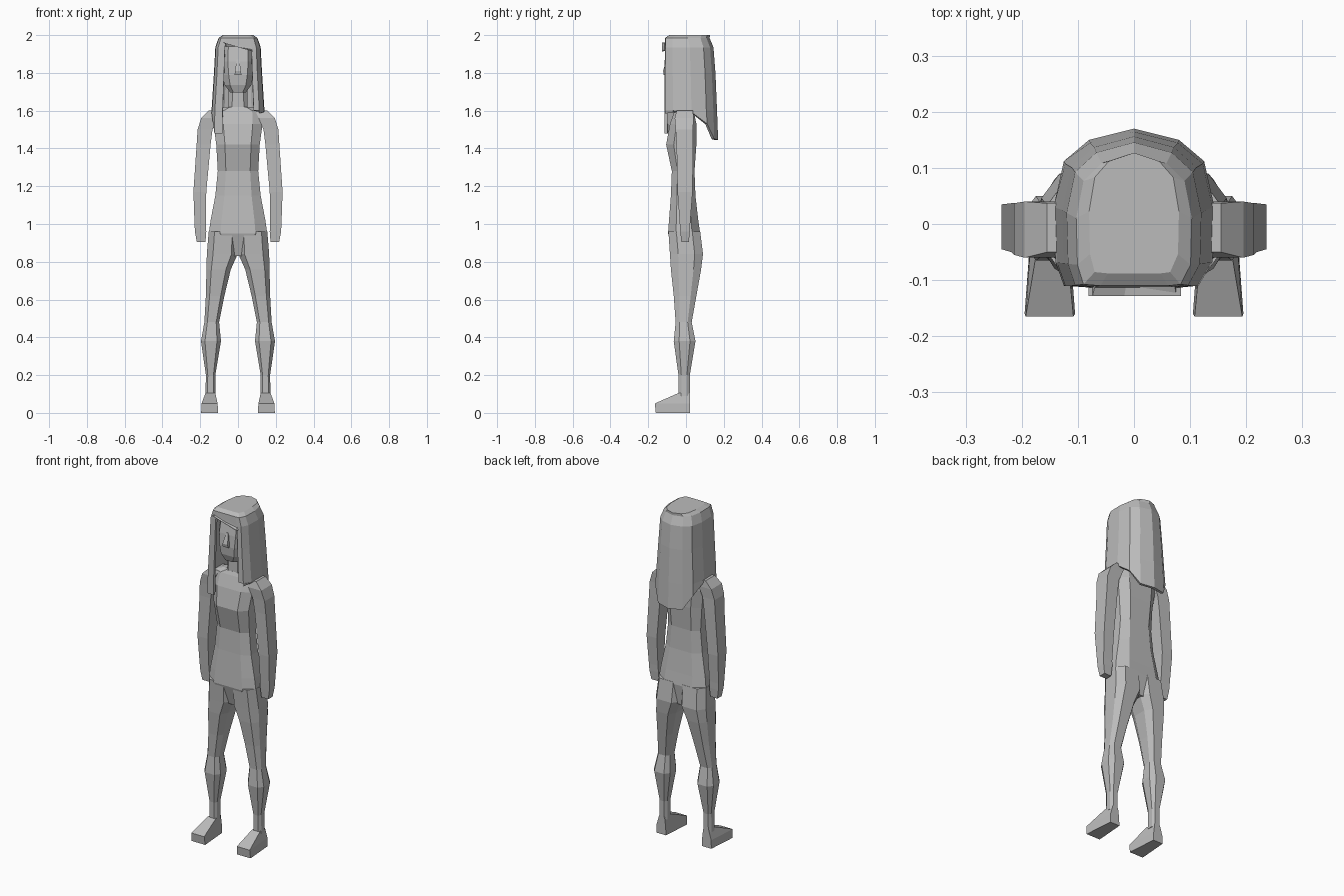
import bpy, bmesh

if "Cube" in bpy.data.objects:
    bpy.data.objects.remove(bpy.data.objects["Cube"], do_unlink=True)

GREY = (0.5, 0.5, 0.5, 1)
mat = bpy.data.materials.new("plain grey")
mat.use_nodes = True
mat.diffuse_color = GREY
mat.node_tree.nodes["Principled BSDF"].inputs["Base Color"].default_value = GREY

# Unit cross-sections, listed around the outline
OCT = [(-.6, -1), (.6, -1), (1, -.5), (1, .5), (.6, 1), (-.6, 1), (-1, .5), (-1, -.5)]
BOX = [(-1, -1), (1, -1), (1, 1), (-1, 1)]
FOOT = [(-1, -1), (1, -1), (.7, 1), (-.7, 1)]


def finish(name, bm):
    bmesh.ops.remove_doubles(bm, verts=bm.verts, dist=0.0005)
    bmesh.ops.recalc_face_normals(bm, faces=bm.faces)
    mesh = bpy.data.meshes.new(name)
    bm.to_mesh(mesh)
    bm.free()
    mesh.materials.append(mat)
    obj = bpy.data.objects.new(name, mesh)
    bpy.context.collection.objects.link(obj)
    return obj


def loft(name, shape, sections, side=1):
    """Skin sections of (z, x min, x max, y min, y max); side -1 mirrors in x."""
    bm = bmesh.new()
    rings = []
    for z, x0, x1, y0, y1 in sections:
        rings.append([bm.verts.new((side * ((x0 + x1) / 2 + px * (x1 - x0) / 2),
                                    (y0 + y1) / 2 + py * (y1 - y0) / 2, z))
                      for px, py in shape])
    n = len(shape)
    for a, b in zip(rings, rings[1:]):
        for i in range(n):
            j = (i + 1) % n
            bm.faces.new((a[i], a[j], b[j], b[i]))
    bm.faces.new(rings[0])
    bm.faces.new(rings[-1])
    return finish(name, bm)


def centred(rows):
    return [(z, -r, r, y0, y1) for z, r, y0, y1 in rows]


# Torso from crotch to collar
loft("torso", OCT, centred([
    (.83, .07, -.06, .06), (.95, .155, -.095, .075), (1.02, .145, -.09, .065),
    (1.15, .12, -.08, .05), (1.28, .107, -.075, .045), (1.42, .115, -.105, .055),
    (1.53, .13, -.085, .055), (1.6, .125, -.06, .04), (1.62, .07, -.05, .035)]))

# Neck, head and nose
loft("neck", OCT, centred([(1.6, .052, -.05, .035), (1.75, .048, -.045, .035)]))
loft("head", OCT, centred([
    (1.695, .04, -.085, .0), (1.735, .07, -.1, .05), (1.79, .082, -.105, .08),
    (1.86, .09, -.1, .1), (1.94, .085, -.085, .1)]))
loft("nose", BOX, centred([(1.79, .018, -.118, -.09), (1.81, .016, -.122, -.09),
                           (1.87, .007, -.102, -.09)]))

for side, label in ((1, "left"), (-1, "right")):
    # Arm from hand up to shoulder
    loft(label + "_arm", BOX, [
        (.905, .172, .218, -.025, .015), (.96, .168, .228, -.03, .02),
        (1.0, .17, .23, -.033, .022), (1.17, .168, .236, -.045, .035),
        (1.42, .145, .219, -.05, .037), (1.5, .135, .214, -.055, .037),
        (1.56, .11, .195, -.06, .04), (1.6, .09, .155, -.05, .037)], side)
    # Leg from ankle up to hip
    loft(label + "_leg", OCT, [
        (.09, .12, .172, -.04, .02), (.2, .12, .17, -.04, .02),
        (.38, .09, .196, -.065, .05), (.48, .1, .178, -.055, .03),
        (.62, .072, .17, -.065, .055), (.76, .038, .167, -.08, .08),
        (.84, .002, .165, -.085, .09), (.96, .0, .155, -.093, .075)], side)
    # Foot with a wedge-shaped upper
    loft(label + "_foot", FOOT, [
        (0, .105, .195, -.16, .02), (.05, .108, .193, -.165, .02),
        (.105, .12, .172, -.04, .02)], side)

# Hair outline as (x, y, lower edge); doubled points step the lower edge
columns = [(.085, -.115, 1.6), (.115, -.112, 1.6), (.14, -.07, 1.6), (.143, .03, 1.59),
           (.125, .11, 1.53), (.08, .148, 1.45), (0, .168, 1.445), (-.08, .148, 1.45),
           (-.125, .11, 1.53), (-.143, .03, 1.59), (-.14, -.07, 1.59),
           (-.125, -.112, 1.48), (-.083, -.115, 1.48),
           (-.083, -.115, 1.96), (.085, -.115, 1.915)]
# Hair levels as (z, width scale, depth scale, front edge)
levels = [(2.0, .56, .76, -.088), (1.985, .72, .83, -.11), (1.935, .84, .91, -.112),
          (1.8, .89, .95, -.113), (1.6, .98, .98, -.113), (1.4, 1, 1, -.113)]
bm = bmesh.new()
grid = []
for x, y, low in columns:
    grid.append([bm.verts.new((x * sx, front + (y + .115) * sy, max(z, low)))
                 for z, sx, sy, front in levels])
for i, a in enumerate(grid):
    b = grid[(i + 1) % len(grid)]
    if columns[i][:2] == columns[(i + 1) % len(grid)][:2]:
        continue
    for k in range(len(levels) - 1):
        bm.faces.new((a[k], b[k], b[k + 1], a[k + 1]))
bm.faces.new([col[0] for col in grid])
bmesh.ops.remove_doubles(bm, verts=bm.verts, dist=0.0005)
bmesh.ops.dissolve_degenerate(bm, dist=0.0005, edges=bm.edges)
hair = finish("hair", bm)
shell = hair.modifiers.new("thickness", "SOLIDIFY")
shell.thickness = 0.015
shell.offset = -1
